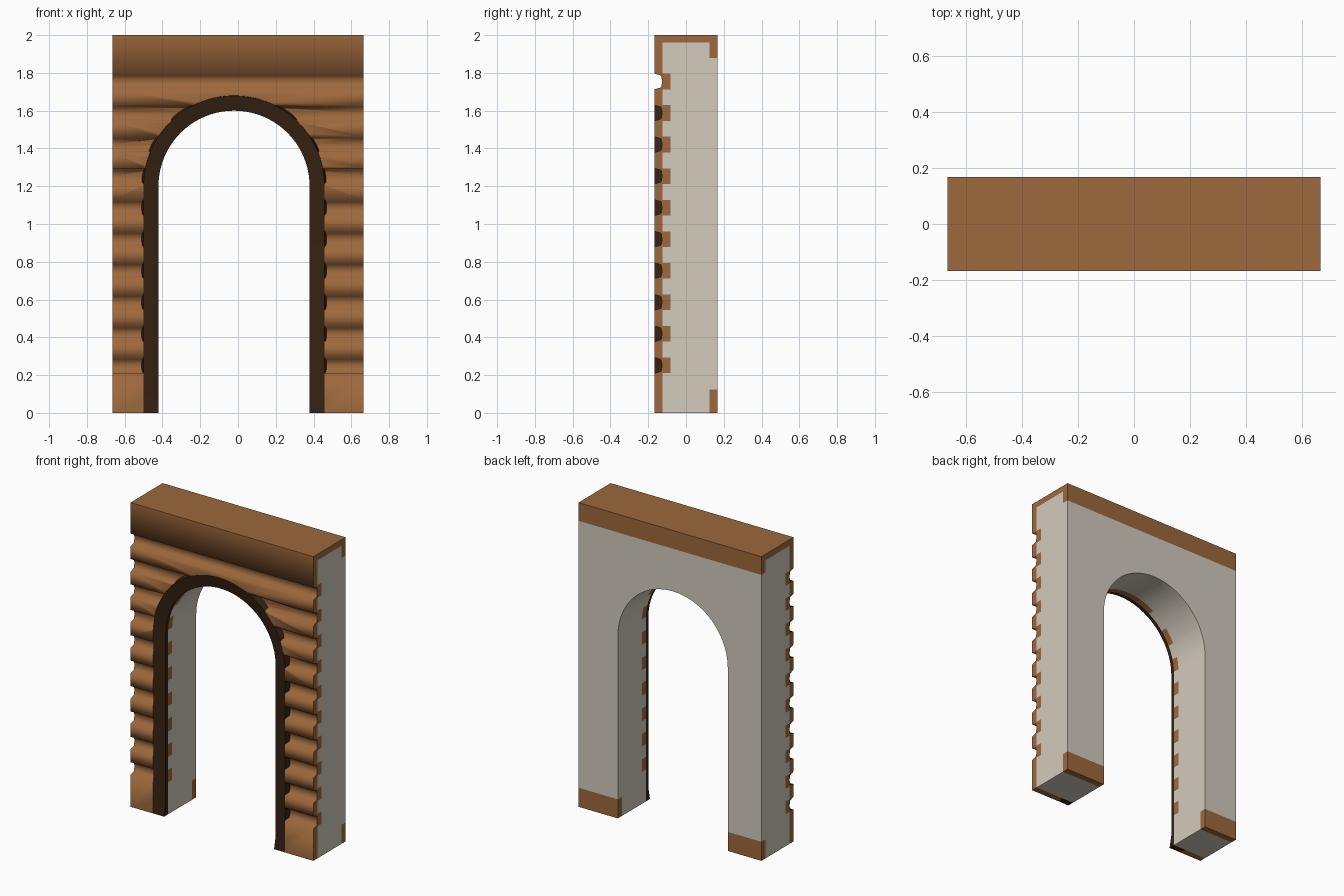
import bpy, bmesh, math
from mathutils import Vector

if "Cube" in bpy.data.objects:
    bpy.data.objects.remove(bpy.data.objects["Cube"])

W, D, H = 0.665, 0.167, 2.0      # half width, half depth, height
FACE = -0.125                    # plane behind the front boards
CX, SPRING = -0.021, 1.2         # arch centre and spring height
FIRST, GAP, PITCH, COUNT = 0.21, 0.083, 0.167, 10
grooves = [(FIRST + i * PITCH, FIRST + i * PITCH + GAP) for i in range(COUNT)]


def material(name, colour):
    m = bpy.data.materials.new(name)
    m.use_nodes = True
    m.diffuse_color = (*colour, 1)
    bsdf = m.node_tree.nodes["Principled BSDF"]
    bsdf.inputs["Base Color"].default_value = (*colour, 1)
    bsdf.inputs["Roughness"].default_value = 0.9
    return m


plaster = material("pale plaster", (0.65, 0.60, 0.51))
timber = material("brown timber", (0.34, 0.14, 0.045))
dark = material("dark timber", (0.035, 0.016, 0.006))


def finish(name, bm, mats):
    bmesh.ops.recalc_face_normals(bm, faces=bm.faces)
    me = bpy.data.meshes.new(name)
    bm.to_mesh(me)
    bm.free()
    ob = bpy.data.objects.new(name, me)
    bpy.context.collection.objects.link(ob)
    for m in mats:
        me.materials.append(m)
    return ob


def prism(points, offset):
    bm = bmesh.new()
    face = bm.faces.new([bm.verts.new(p) for p in points])
    new = bmesh.ops.extrude_face_region(bm, geom=[face])["geom"]
    bmesh.ops.translate(bm, vec=offset,
                        verts=[v for v in new if isinstance(v, bmesh.types.BMVert)])
    return bm


def arch(r, y, bottom=0.0, heights=(0.08,), foot_y=None, steps=40):
    """Points up one jamb, over the arch and down the other."""
    jamb = [(bottom, y if foot_y is None else foot_y)] + [(h, y) for h in heights]
    left = [Vector((CX - r, yy, z)) for z, yy in jamb]
    top = []
    for i in range(steps + 1):
        a = math.pi * (1 - i / steps)
        top.append(Vector((CX + r * math.cos(a), y, SPRING + r * math.sin(a))))
    right = [Vector((CX + r, yy, z)) for z, yy in reversed(jamb)]
    return left + top + right


def select_only(ob):
    bpy.ops.object.select_all(action="DESELECT")
    ob.select_set(True)
    bpy.context.view_layer.objects.active = ob


# Plaster wall with the arched opening, sliced where its colours change
outline = arch(0.40, FACE) + [Vector((W, FACE, 0)), Vector((W, FACE, H)),
                              Vector((-W, FACE, H)), Vector((-W, FACE, 0))]
bm = prism(outline, (0, D - FACE, 0))
bmesh.ops.recalc_face_normals(bm, faces=bm.faces)
bmesh.ops.triangulate(bm, faces=bm.faces)
BACK, NOTCH, LOW, HIGH, CAP = 0.125, -0.083, 0.125, 1.88, 1.96
cuts = [((0, y, 0), (0, 1, 0)) for y in (BACK, NOTCH)]
cuts += [((0, 0, z), (0, 0, 1)) for g in grooves for z in g]
cuts += [((0, 0, z), (0, 0, 1)) for z in (LOW, HIGH, CAP)]
for co, no in cuts:
    bmesh.ops.bisect_plane(bm, geom=bm.verts[:] + bm.edges[:] + bm.faces[:],
                           plane_co=co, plane_no=no, dist=1e-5)
bm.normal_update()
for f in bm.faces:
    c = f.calc_center_median()
    notch = c.y < NOTCH and any(a < c.z < b for a, b in grooves)
    band = c.y > BACK and (c.z < LOW or c.z > HIGH)
    f.material_index = int(notch or band or c.z > CAP or c.y < FACE + 1e-4)
wall = finish("arch_wall", bm, [plaster, timber])
select_only(wall)
bpy.ops.object.shade_smooth_by_angle(angle=math.radians(30))

# Front boards: grooved profile drawn along the width
profile = [(FACE + 0.001, 0), (-D, 0)]
for a, b in grooves:
    profile += [(-D, a), (-0.132, a + 0.01), (-0.126, (a + b) / 2),
                (-0.132, b - 0.01), (-D, b)]
profile += [(-D, H), (FACE + 0.001, H)]
bm = prism([(-W, y, z) for y, z in profile], (2 * W, 0, 0))
boards = finish("front_boards", bm, [timber])

# Cut the boards to the outside of the arch trim
cutter = finish("arch_cutter", prism(arch(0.48, -0.3, bottom=-0.2), (0, 0.4, 0)), [timber])
cutter.hide_render = True
mod = boards.modifiers.new("opening", "BOOLEAN")
mod.operation, mod.solver, mod.object = "DIFFERENCE", "EXACT", cutter
select_only(boards)
bpy.ops.object.modifier_apply(modifier=mod.name)
bpy.data.objects.remove(cutter)
select_only(boards)
bpy.ops.object.shade_smooth_by_angle(angle=math.radians(80))

# Dark trim around the opening, swept from a four point section
rows = [arch(0.40, FACE + 0.001), arch(0.40, -0.15, foot_y=-D),
        arch(0.479, -0.166), arch(0.49, FACE + 0.001)]
bm = bmesh.new()
rings = [[bm.verts.new(p) for p in row] for row in rows]
for i, ring in enumerate(rings):
    nxt = rings[(i + 1) % len(rings)]
    for j in range(len(ring) - 1):
        bm.faces.new((ring[j], ring[j + 1], nxt[j + 1], nxt[j]))
for end in (0, -1):
    bm.faces.new([ring[end] for ring in rings])
trim = finish("arch_trim", bm, [dark])
select_only(trim)
bpy.ops.object.shade_smooth_by_angle(angle=math.radians(30))
